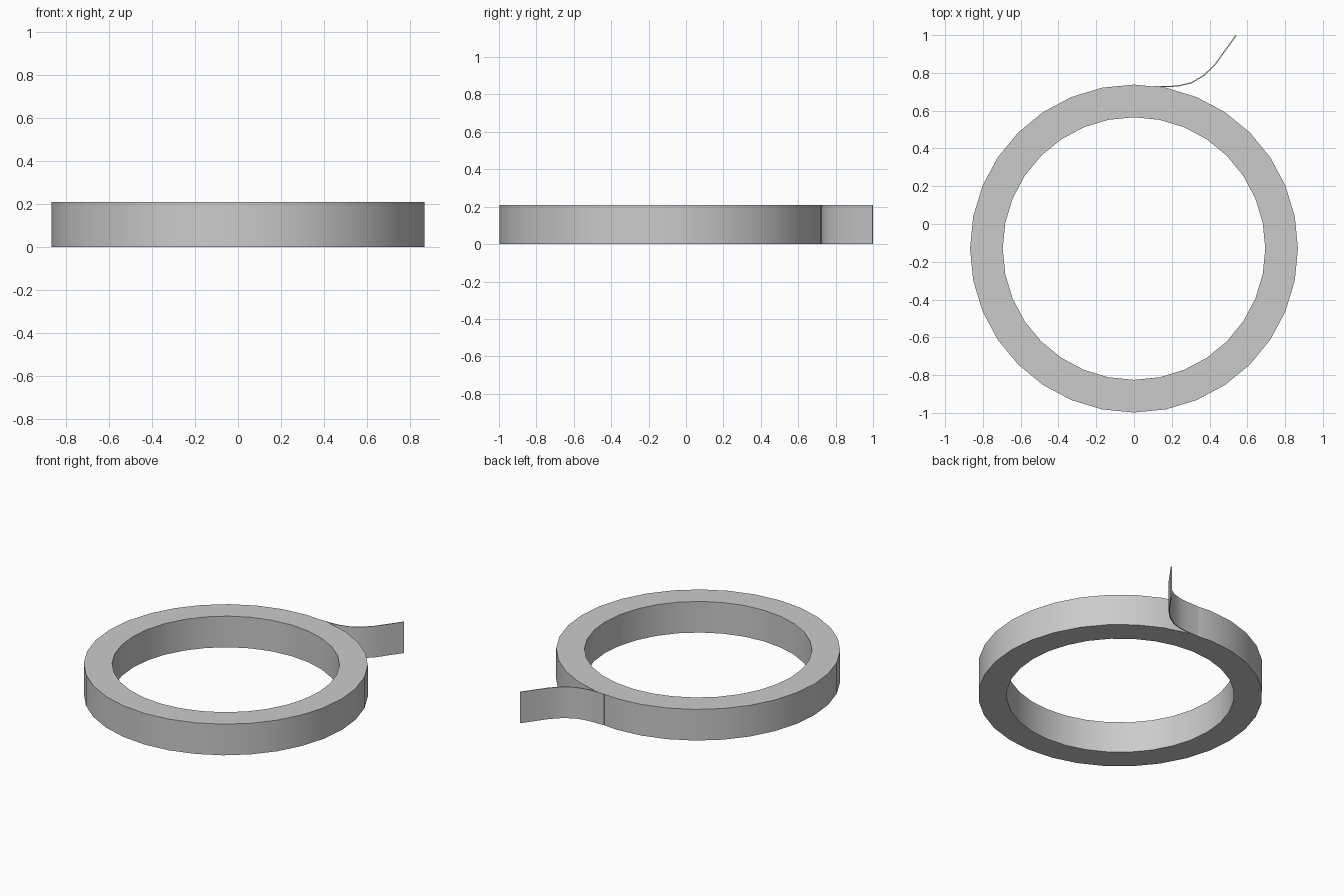
import bpy, bmesh
from math import sin, cos, pi
from mathutils import Vector

if "Cube" in bpy.data.objects:
    bpy.data.objects.remove(bpy.data.objects["Cube"])

HEIGHT = 0.21
SIDES = 32
CENTRE_Y = -0.13


def finish(bm, name):
    bmesh.ops.recalc_face_normals(bm, faces=bm.faces)
    mesh = bpy.data.meshes.new(name)
    bm.to_mesh(mesh)
    bm.free()
    ob = bpy.data.objects.new(name, mesh)
    bpy.context.collection.objects.link(ob)
    bpy.ops.object.select_all(action='DESELECT')
    ob.select_set(True)
    bpy.context.view_layer.objects.active = ob
    bpy.ops.object.shade_smooth_by_angle(angle=0.6)
    return ob


# Tape roll: rectangular section swept around a 32-sided circle
bm = bmesh.new()
section = [(0.868, 0), (0.868, HEIGHT), (0.695, HEIGHT), (0.695, 0)]
rings = []
for i in range(SIDES):
    a = 2 * pi * i / SIDES
    rings.append([bm.verts.new((r * cos(a), CENTRE_Y + r * sin(a), z)) for r, z in section])
for i in range(SIDES):
    p, q = rings[i], rings[(i + 1) % SIDES]
    for j in range(4):
        k = (j + 1) % 4
        bm.faces.new((p[j], q[j], q[k], p[k]))
finish(bm, "tape_roll")

# Loose tape end: thin strip peeling away from the roll
path = [Vector(p) for p in [(0.10, 0.727), (0.18, 0.727), (0.24, 0.732), (0.305, 0.748),
                            (0.37, 0.787), (0.432, 0.848), (0.485, 0.922), (0.54, 0.998)]]
HALF = 0.003
left, right = [], []
for i, p in enumerate(path):
    d = (path[min(i + 1, len(path) - 1)] - path[max(i - 1, 0)]).normalized()
    n = Vector((-d.y, d.x)) * HALF
    left.append(p + n)
    right.append(p - n)
bm = bmesh.new()
outline = [[bm.verts.new((p.x, p.y, z)) for p in (l, r) for z in (0, HEIGHT)]
           for l, r in zip(left, right)]
for a, b in zip(outline, outline[1:]):
    for j, k in ((0, 1), (1, 3), (3, 2), (2, 0)):
        bm.faces.new((a[j], a[k], b[k], b[j]))
for e in (outline[0], outline[-1]):
    bm.faces.new((e[0], e[1], e[3], e[2]))
finish(bm, "loose_tape_end")
